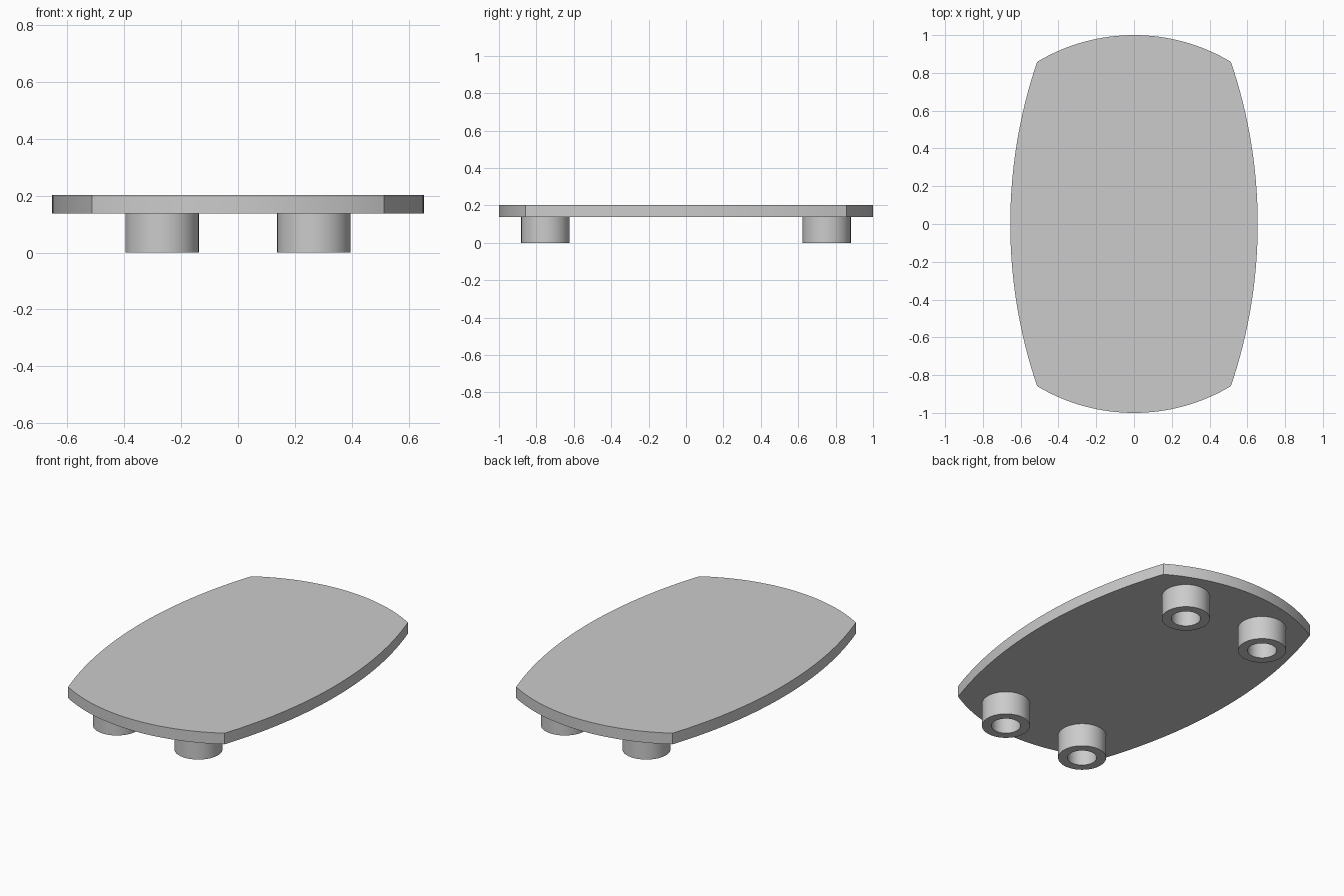
import bpy
import bmesh
from math import sin, cos, pi, asin, sqrt, radians

cube = bpy.data.objects.get("Cube")
if cube:
    bpy.data.objects.remove(cube, do_unlink=True)

PLATE_BOTTOM, PLATE_TOP = 0.137, 0.203
CORNER_X, SIDE_X = 0.513, 0.655
CORNER_Y = sqrt(1 - CORNER_X ** 2)
LEG_X, LEG_Y, LEG_R, HOLE_R = 0.267, 0.752, 0.129, 0.078

grey = bpy.data.materials.new("plain_grey")
grey.use_nodes = True
grey.diffuse_color = (0.6, 0.6, 0.6, 1)
grey.node_tree.nodes["Principled BSDF"].inputs["Base Color"].default_value = (0.6, 0.6, 0.6, 1)


def finish(name, bm):
    """Turn the bmesh into a smooth-sided, sharp-edged object."""
    bmesh.ops.recalc_face_normals(bm, faces=bm.faces)
    mesh = bpy.data.meshes.new(name)
    bm.to_mesh(mesh)
    bm.free()
    mesh.materials.append(grey)
    obj = bpy.data.objects.new(name, mesh)
    bpy.context.collection.objects.link(obj)
    bpy.ops.object.select_all(action="DESELECT")
    obj.select_set(True)
    bpy.context.view_layer.objects.active = obj
    bpy.ops.object.shade_smooth_by_angle(angle=radians(20))


def arc(radius, centre, half_chord, steps=32):
    """Points (along, out) of a shallow arc, without its last point."""
    span = asin(half_chord / radius)
    angles = [span * (2 * i / steps - 1) for i in range(steps)]
    return [(radius * sin(a), centre + radius * cos(a)) for a in angles]


# Plate: two long side arcs and two end arcs meeting at four corners
sag = SIDE_X - CORNER_X
side_radius = (CORNER_Y ** 2 + sag ** 2) / (2 * sag)
side = [(out, along) for along, out in arc(side_radius, SIDE_X - side_radius, CORNER_Y)]
end = [(-along, out) for along, out in arc(1, 0, CORNER_X)]
half = side + end
outline = half + [(-x, -y) for x, y in half]

bm = bmesh.new()
base = bm.faces.new([bm.verts.new((x, y, PLATE_BOTTOM)) for x, y in outline])
top = bmesh.ops.extrude_face_region(bm, geom=[base], use_keep_orig=True)
top_verts = [g for g in top["geom"] if isinstance(g, bmesh.types.BMVert)]
bmesh.ops.translate(bm, verts=top_verts, vec=(0, 0, PLATE_TOP - PLATE_BOTTOM))
finish("plate", bm)


# Legs: short tubes open at the bottom
def leg(name, cx, cy, sides=64):
    bm = bmesh.new()
    profile = [(LEG_R, PLATE_BOTTOM), (LEG_R, 0), (HOLE_R, 0), (HOLE_R, PLATE_BOTTOM)]
    rings = []
    for r, z in profile:
        angles = [2 * pi * i / sides for i in range(sides)]
        rings.append([bm.verts.new((cx + r * cos(a), cy + r * sin(a), z)) for a in angles])
    for lower, upper in zip(rings, rings[1:]):
        for i in range(sides):
            j = (i + 1) % sides
            bm.faces.new((lower[i], lower[j], upper[j], upper[i]))
    finish(name, bm)


for y_name, sy in (("front", -1), ("back", 1)):
    for x_name, sx in (("right", -1), ("left", 1)):
        leg(f"{y_name}_{x_name}_leg", sx * LEG_X, sy * LEG_Y)
